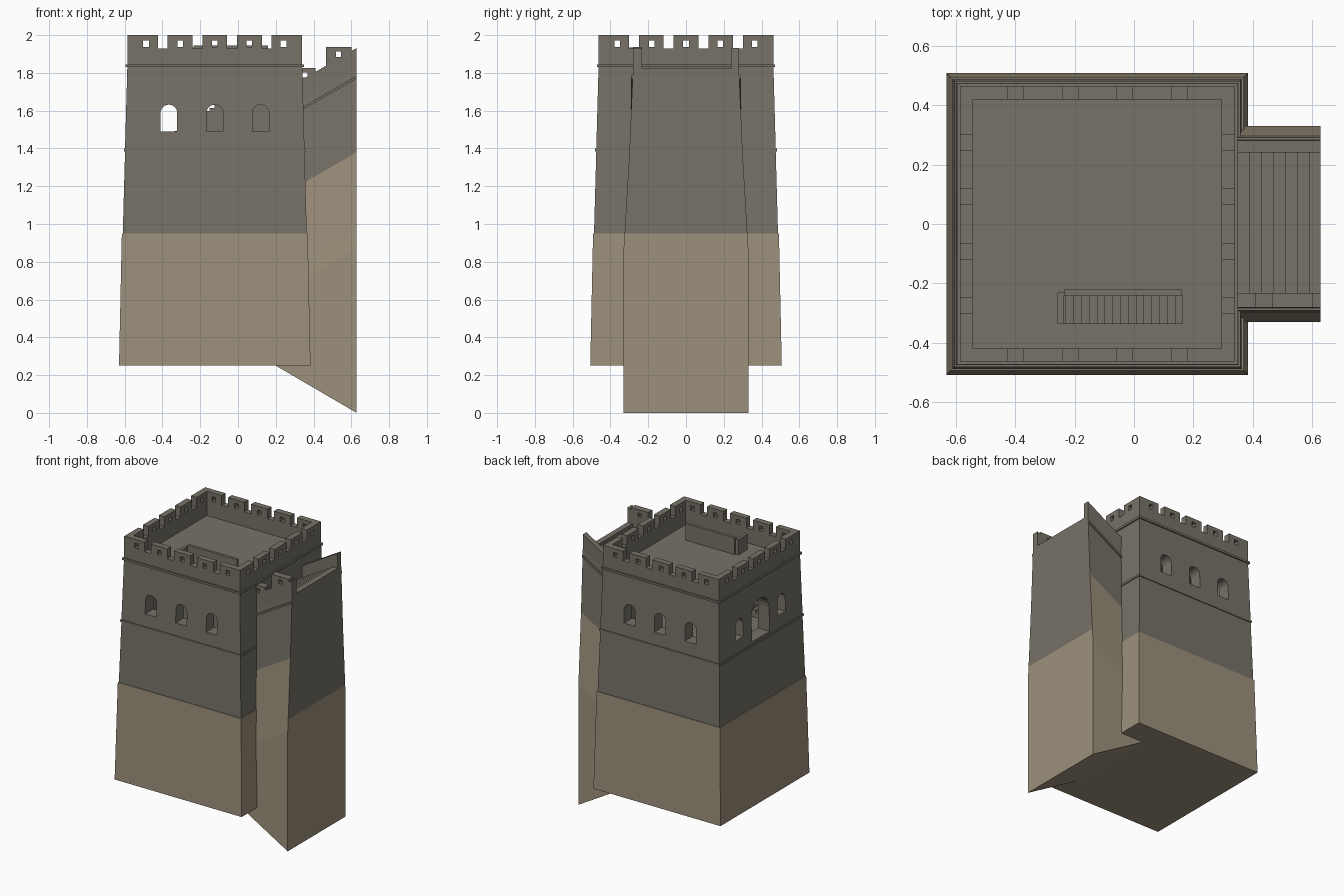
import bpy, math

cube = bpy.data.objects.get("Cube")
if cube:
    bpy.data.objects.remove(cube, do_unlink=True)

CX = -0.123          # tower axis
END = 0.628          # outer end of the wing
SLOPE = 0.58         # incline of the wing walkway


def material(name, rgb):
    m = bpy.data.materials.new(name)
    m.use_nodes = True
    m.diffuse_color = (*rgb, 1)
    m.node_tree.nodes["Principled BSDF"].inputs["Base Color"].default_value = (*rgb, 1)
    return m


GREY = material("grey brick", (0.185, 0.17, 0.138))
SAND = material("sandy stone", (0.335, 0.28, 0.2))


def solid(name, lofts, is_sand=None):
    """One object from lofts; each loft is a list of rings, listed bottom to top."""
    verts, faces = [], []
    for rings in lofts:
        base, n = len(verts), len(rings[0])
        for ring in rings:
            verts += ring
        for r in range(len(rings) - 1):
            a, b = base + r * n, base + (r + 1) * n
            faces += [(a + i, a + (i + 1) % n, b + (i + 1) % n, b + i) for i in range(n)]
        top = base + (len(rings) - 1) * n
        faces.append(tuple(range(base + n - 1, base - 1, -1)))
        faces.append(tuple(range(top, top + n)))
    me = bpy.data.meshes.new(name)
    me.from_pydata(verts, [], faces)
    me.materials.append(GREY)
    if is_sand:
        me.materials.append(SAND)
        for p in me.polygons:
            p.material_index = int(is_sand(p.center, p.normal))
    ob = bpy.data.objects.new(name, me)
    bpy.context.scene.collection.objects.link(ob)
    return ob


def rect(x0, x1, y0, y1, z):
    return [(x0, y0, z), (x1, y0, z), (x1, y1, z), (x0, y1, z)]


def box(x0, x1, y0, y1, z0, z1):
    return [rect(x0, x1, y0, y1, z0), rect(x0, x1, y0, y1, z1)]


def square(h, z):
    return rect(CX - h, CX + h, -h, h, z)


def incline(x, z_end):
    return z_end - SLOPE * (END - x)


def sloped(x0, x1, y0, y1, z):
    """Ring following the incline, with height z at the wing's outer end."""
    return [(x, y, incline(x, z)) for x, y in ((x0, y0), (x1, y0), (x1, y1), (x0, y1))]


def arch(centre, width, z0, z1, along, d0, d1):
    """Round-headed opening running from d0 to d1 along an axis."""
    r = width / 2
    pts = [(centre - r, z0), (centre + r, z0)]
    for i in range(13):
        a = math.pi * i / 12
        pts.append((centre + r * math.cos(a), z1 - r + r * math.sin(a)))
    if along == "y":
        return [[(u, d, z) for u, z in pts] for d in (d1, d0)]
    return [[(d, u, z) for u, z in pts] for d in (d0, d1)]


def cut(ob, lofts):
    cutter = solid("cutter", lofts)
    cutter.hide_render = True
    mod = ob.modifiers.new("cut", "BOOLEAN")
    mod.operation = "DIFFERENCE"
    mod.solver = "EXACT"
    mod.object = cutter
    bpy.context.view_layer.objects.active = ob
    bpy.ops.object.modifier_apply(modifier=mod.name)
    bpy.data.objects.remove(cutter, do_unlink=True)


# Tower body with battered walls and two string courses
LEVELS = [(0.25, 0.507), (0.95, 0.492), (0.95, 0.487), (1.385, 0.475), (1.385, 0.481),
          (1.4, 0.481), (1.4, 0.475), (1.83, 0.463), (1.83, 0.472), (1.845, 0.472),
          (1.845, 0.462), (2.0, 0.462)]
tower = solid("tower", [[square(h, z) for z, h in LEVELS]],
              lambda c, n: c.z < 0.951)

# Guard room, roof terrace and stair hatch
cut(tower, [[square(0.38, 1.405), square(0.38, 1.78)]])
cut(tower, [[square(0.418, 1.825), square(0.418, 2.1)]])
cut(tower, [box(-0.235, 0.19, -0.335, -0.24, 1.7, 1.9)])

# Arched windows front and back, doorway and windows on the side away from the wing
cut(tower, [arch(CX + s * 0.243, 0.088, 1.49, 1.632, "y", -0.7, 0.7) for s in (-1, 0, 1)])
cut(tower, [arch(s * 0.24, 0.088, 1.49, 1.632, "x", CX - 0.7, CX - 0.3) for s in (-1, 1)]
    + [arch(0, 0.2, 1.415, 1.69, "x", CX - 0.7, CX - 0.3)])

# Battlement gaps and loopholes, cut through opposite parapets together
gaps = [(u, 0.026, 1.93, 2.1) for u in (-0.275, -0.092, 0.092, 0.275)]
gaps += [(u * 0.182, 0.015, 1.938, 1.972) for u in (-2, -1, 0, 1, 2)]
cut(tower, [box(CX + u - w, CX + u + w, -0.7, 0.7, a, b) for u, w, a, b in gaps])
cut(tower, [box(CX - 0.7, CX + 0.7, u - w, u + w, a, b) for u, w, a, b in gaps])

# Inner stair up to the roof, and its guard walls
RUN, RISE = 0.02625, 0.0175
solid("inner_stair", [box(-0.44 + k * RUN, -0.44 + (k + 1) * RUN, -0.335, -0.24,
                          1.4, 1.405 + (k + 1) * RISE) for k in range(24)])
solid("hatch_guard_long", [box(-0.235, 0.16, -0.24, -0.22, 1.81, 1.945)])
solid("hatch_guard_end", [box(-0.257, -0.235, -0.335, -0.23, 1.81, 1.935)])

# Wing body: tapering wall whose courses follow the incline
wing_rings = [[(0.2, -0.33, 0.25), (END, -0.33, 0), (END, 0.33, 0), (0.2, 0.33, 0.25)]]
for z, h, x0 in ((0.87, 0.33, 0.22), (0.95, 0.325, 0.22), (1.38, 0.3, 0.22), (1.825, 0.28, 0.3)):
    wing_rings.append(sloped(x0, END, -h, h, z))
solid("wing_wall", [wing_rings],
      lambda c, n: c.z < 0.95 if n.x > 0.9 else c.z < incline(c.x, 1.38))

# Walkway steps
solid("wing_steps", [box(END - (k + 1) * 0.04, END - k * 0.04, -0.235, 0.24,
                         incline(END - (k + 1) * 0.04, 1.8), incline(END - k * 0.04, 1.825))
                     for k in range(7)])

# Wing parapets and the thin ledges below them
for name, y0, y1 in (("front", -0.28, -0.232), ("back", 0.24, 0.28)):
    solid(f"wing_parapet_{name}", [[sloped(0.32, END, y0, y1, z) for z in (1.8, 1.932)]])
for name, s in (("front", -1), ("back", 1)):
    y0, y1 = sorted((s * 0.27, s * 0.291))
    solid(f"wing_ledge_{name}", [[sloped(0.32, END, y0, y1, z) for z in (1.77, 1.785)]])

# Merlons with loopholes on the front parapet of the wing
for i, (x0, x1, hole, top) in enumerate(((0.32, 0.41, 0.355, 1.827), (0.465, 0.602, 0.533, 1.937))):
    merlon = solid(f"wing_merlon_{i + 1}",
                   [[[(x, y, incline(x, 1.92)) for x, y, _ in rect(x0, x1, -0.28, -0.232, 0)],
                     rect(x0, x1, -0.28, -0.232, top)]])
    cut(merlon, [box(hole - 0.013, hole + 0.013, -0.4, -0.1, top - 0.052, top - 0.024)])
